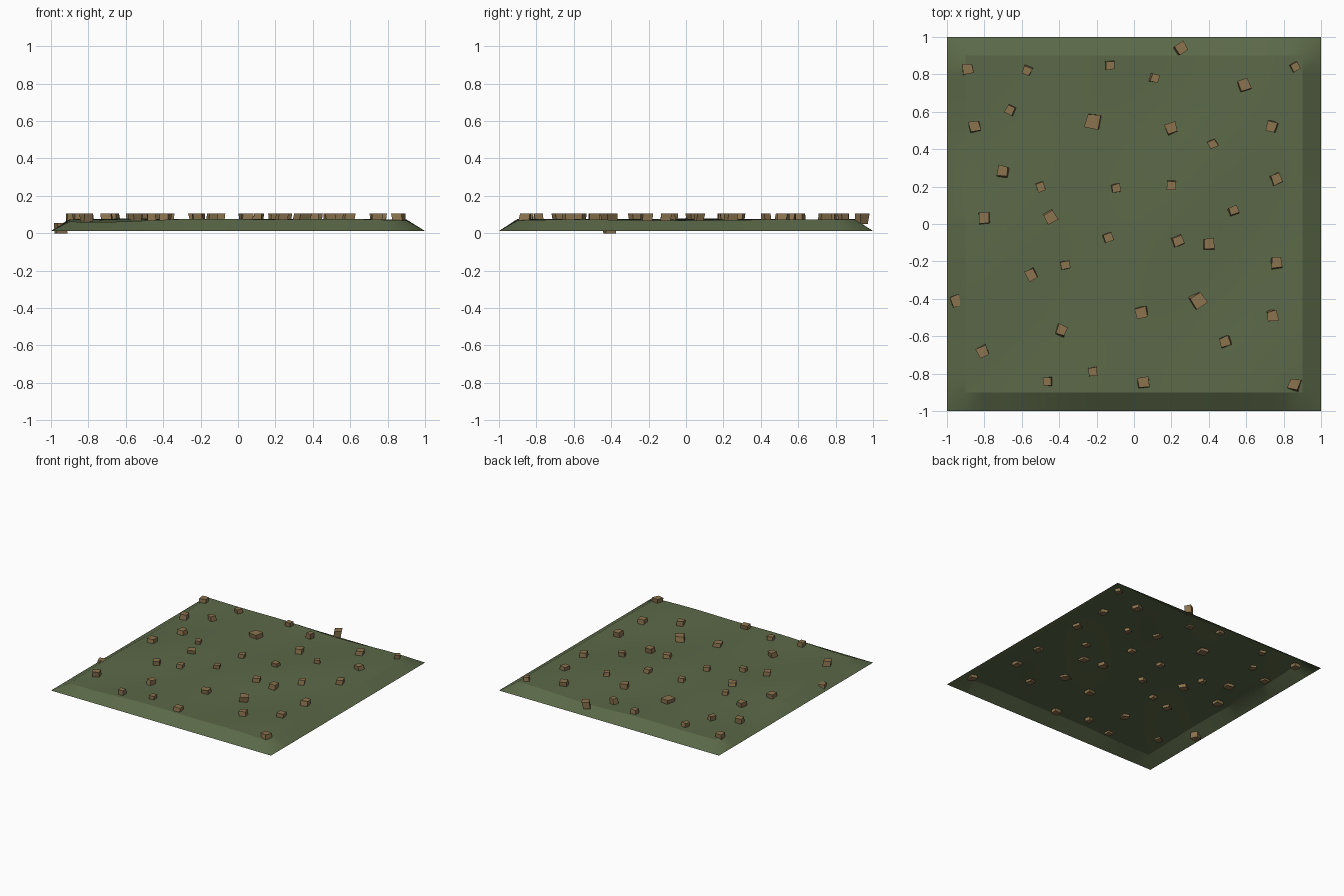
import bpy, bmesh, random
from math import sin, cos, radians
from mathutils import Vector, Matrix

cube = bpy.data.objects.get("Cube")
if cube:
    bpy.data.objects.remove(cube, do_unlink=True)

random.seed(4)


def make_material(name, color):
    mat = bpy.data.materials.new(name)
    mat.use_nodes = True
    mat.diffuse_color = color
    mat.node_tree.nodes["Principled BSDF"].inputs["Base Color"].default_value = color
    return mat


def make_object(name, bm, mat):
    mesh = bpy.data.meshes.new(name)
    bm.to_mesh(mesh)
    bm.free()
    mesh.materials.append(mat)
    obj = bpy.data.objects.new(name, mesh)
    bpy.context.collection.objects.link(obj)
    return obj


grass = make_material("moss green", (0.105, 0.14, 0.065, 1))
stone = make_material("earthy brown", (0.26, 0.175, 0.08, 1))


# Gently rolling open sheet whose outer ring slopes down to the rim
def ground_height(x, y):
    wave = sin(4.1 * x + 1.3 * y + 2.6) + sin(5.2 * y - 2 * x + 1) + sin(7 * x - 4 * y)
    return 0.071 + 0.004 * wave


RIM = 0.012
bm = bmesh.new()
bmesh.ops.create_grid(bm, x_segments=20, y_segments=20, size=1)
for v in bm.verts:
    on_rim = max(abs(v.co.x), abs(v.co.y)) > 0.99
    v.co.z = RIM if on_rim else ground_height(v.co.x, v.co.y)
ground = make_object("ground", bm, grass)
bpy.context.view_layer.objects.active = ground
ground.select_set(True)
bpy.ops.object.shade_smooth_by_angle(angle=radians(25))

# Stones grouped by width: x and y in hundredths, turn in degrees
STONES = {
    0.045: [(-57, 82, -25), (-13, 85, 0), (11, 78, -15), (86, 84, 30), (-66, 61, -25),
            (42, 43, 25), (-50, 20, 15), (-10, 19, 10), (20, 21, 0), (53, 7, 25),
            (-14, -7, 20), (-37, -22, 10), (-46, -84, 0), (-22, -79, 10)],
    0.055: [(-89, 83, 5), (25, 94, 35), (59, 74, 20), (-85, 52, 10), (20, 51, 20),
            (74, 52, -20), (-70, 28, -10), (76, 24, 25), (-80, 3, 5), (-45, 4, 30),
            (23, -9, 20), (40, -11, 5), (76, -21, 5), (-55, -27, 30), (-95, -41, 20),
            (4, -47, 10), (-39, -57, -20), (74, -49, 10), (-81, -68, 25),
            (49, -63, 20), (5, -85, 5), (86, -86, -15)],
    0.07: [(-22, 55, -10), (34, -41, 30)],
}
HEIGHT = 0.055


def add_stone(bm, x, y, turn, width):
    # A chipped block: leaning sides, flat top, uneven corners
    base = 0 if x < -0.92 else 0.05
    verts = bmesh.ops.create_cube(bm, size=1)["verts"]
    lean = Vector((random.uniform(-0.2, 0.2), random.uniform(-0.2, 0.2), 0))
    for v in verts:
        v.co.x *= random.uniform(0.8, 1.15)
        v.co.y *= random.uniform(0.8, 1.15)
        v.co += lean * v.co.z
        v.co = Vector((v.co.x * width, v.co.y * width, (v.co.z + 0.5) * HEIGHT))
    bmesh.ops.rotate(bm, verts=verts, matrix=Matrix.Rotation(radians(turn), 3, "Z"))
    bmesh.ops.translate(bm, verts=verts, vec=(x, y, base))


bm = bmesh.new()
for width, places in STONES.items():
    for px, py, turn in places:
        add_stone(bm, px / 100, py / 100, turn, width)
make_object("scattered_stones", bm, stone)
